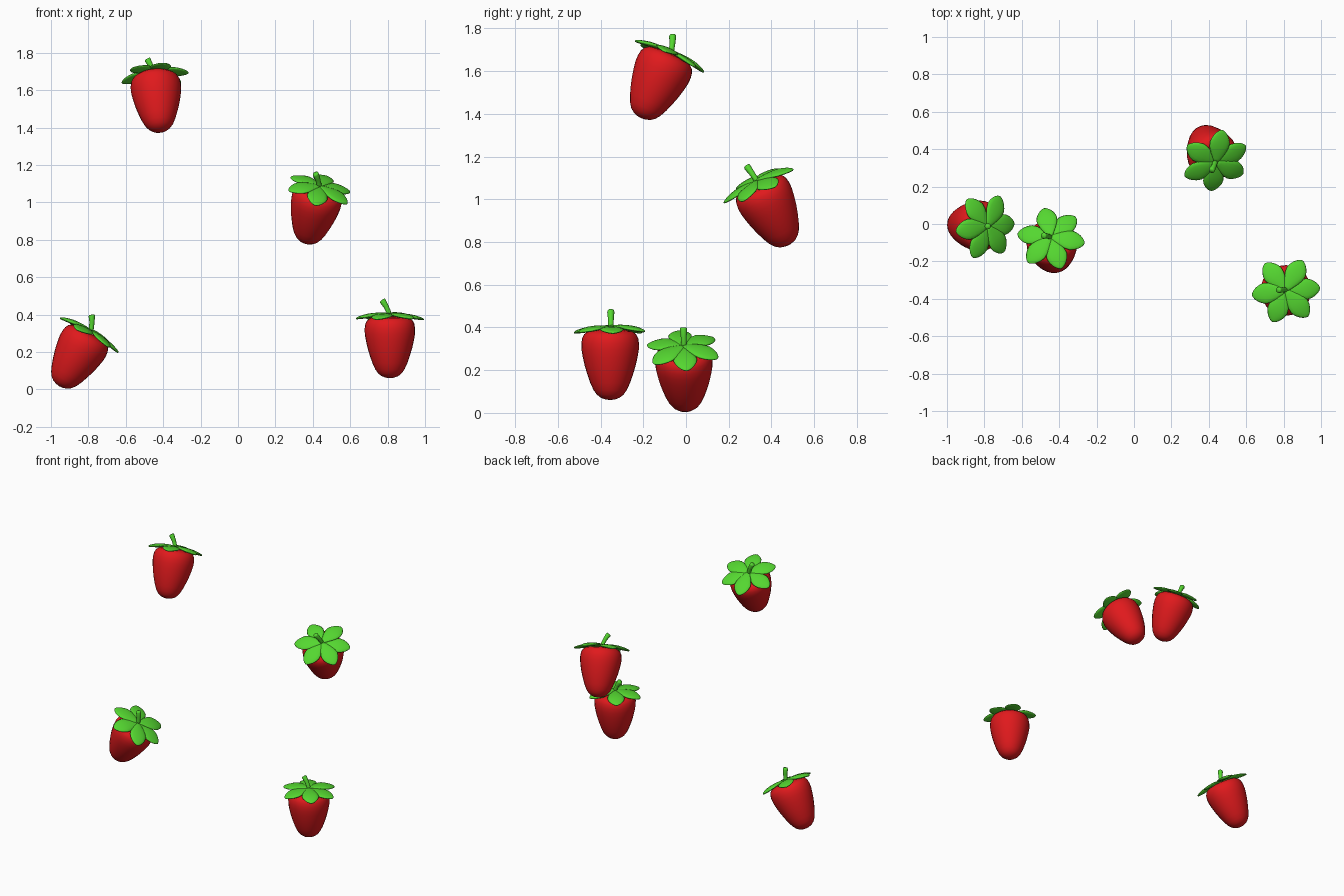
import bpy, bmesh, math
from mathutils import Vector, Matrix

if "Cube" in bpy.data.objects:
    bpy.data.objects.remove(bpy.data.objects["Cube"])


def material(name, color):
    m = bpy.data.materials.new(name)
    m.diffuse_color = color
    m.use_nodes = True
    m.node_tree.nodes["Principled BSDF"].inputs["Base Color"].default_value = m.diffuse_color
    return m


RED = material("berry_red", (0.75, 0.01, 0.012, 1))
GREEN = material("leaf_green", (0.09, 0.68, 0.03, 1))


def loft(name, rings, start, end, mat, matrix):
    """Skin a list of point rings, closing both ends with a pole vertex."""
    bm = bmesh.new()
    loops = [[bm.verts.new(p) for p in ring] for ring in rings]
    a, b = bm.verts.new(start), bm.verts.new(end)
    n = len(rings[0])
    for i in range(n):
        j = (i + 1) % n
        bm.faces.new((a, loops[0][j], loops[0][i]))
        bm.faces.new((b, loops[-1][i], loops[-1][j]))
        for lo, hi in zip(loops, loops[1:]):
            bm.faces.new((lo[i], lo[j], hi[j], hi[i]))
    bmesh.ops.recalc_face_normals(bm, faces=bm.faces)
    for f in bm.faces:
        f.smooth = True
    me = bpy.data.meshes.new(name)
    bm.to_mesh(me)
    bm.free()
    me.materials.append(mat)
    ob = bpy.data.objects.new(name, me)
    ob.matrix_world = matrix
    bpy.context.collection.objects.link(ob)
    return ob


def circle(center, r, n, tilt=0.0):
    rot = Matrix.Rotation(tilt, 3, 'Y')
    return [Vector(center) + rot @ Vector((r * math.cos(2 * math.pi * i / n),
            r * math.sin(2 * math.pi * i / n), 0)) for i in range(n)]


# Berry profile (radius, height below the leaf crown)
BODY = [(0.022, -0.327), (0.044, -0.319), (0.062, -0.305), (0.078, -0.283),
        (0.093, -0.25), (0.107, -0.21), (0.119, -0.17), (0.128, -0.13),
        (0.134, -0.095), (0.135, -0.065), (0.131, -0.04), (0.122, -0.022),
        (0.105, -0.009), (0.07, -0.002)]
# Leaf outline (distance from crown, half width)
LEAF = [(0.004, 0.012), (0.025, 0.024), (0.055, 0.040), (0.085, 0.052),
        (0.112, 0.056), (0.135, 0.050), (0.155, 0.039), (0.170, 0.026),
        (0.179, 0.013)]
LEAF_ANGLES = [61, 4, -50, -113, 188, 128]
LEAF_LIFT = [0.007, 0.0, 0.004, 0.001, 0.005, 0.002]
# Stem rings (sideways, height, radius, tilt)
STEM = [(0.0, -0.005, 0.016, 0.0), (-0.007, 0.025, 0.013, -0.35),
        (-0.021, 0.055, 0.014, -0.5), (-0.038, 0.082, 0.017, -0.6),
        (-0.041, 0.088, 0.015, -0.6)]


def leaf_rings(n=14):
    rings = []
    for x, w in LEAF:
        z = 0.009 - 0.75 * x * x            # gentle droop to the tip
        t = 0.003 + 0.009 * (w / 0.056)     # thickness follows width
        rings.append([(x, w * math.cos(2 * math.pi * i / n),
                       z + t * math.sin(2 * math.pi * i / n)) for i in range(n)])
    return rings


def strawberry(index, crown, axis, spin):
    tilt = Vector((0, 0, 1)).rotation_difference(Vector(axis)).to_matrix().to_4x4()
    m = Matrix.Translation(crown) @ tilt @ Matrix.Rotation(math.radians(spin), 4, 'Z')
    # Fruit
    loft(f"berry_body_{index}", [circle((0, 0, z), r, 28) for r, z in BODY],
         (0, 0, -0.33), (0, 0, 0), RED, m)
    # Leaf crown
    for k, (ang, lift) in enumerate(zip(LEAF_ANGLES, LEAF_LIFT)):
        lm = m @ Matrix.Translation((0, 0, lift)) @ Matrix.Rotation(math.radians(ang), 4, 'Z')
        loft(f"leaf_{index}_{k + 1}", leaf_rings(), (0, 0, 0.009),
             (0.184, 0, -0.016), GREEN, lm)
    # Stem
    stem = loft(f"stem_{index}", [circle((x, 0.003, z), r, 12, t) for x, z, r, t in STEM],
                (0, 0, -0.006), (-0.042, 0.003, 0.089), GREEN, m)
    return stem


# Crown position, growing axis and spin of each berry
strawberry(1, (-0.79, -0.012, 0.302), (0.50, -0.03, 0.866), 0)
strawberry(2, (-0.445, -0.075, 1.68), (-0.08, 0.41, 0.91), 41)
strawberry(3, (0.435, 0.335, 1.075), (0.21, -0.437, 0.874), 20)
strawberry(4, (0.812, -0.355, 0.39), (0.0, 0.0, 1.0), 0)
